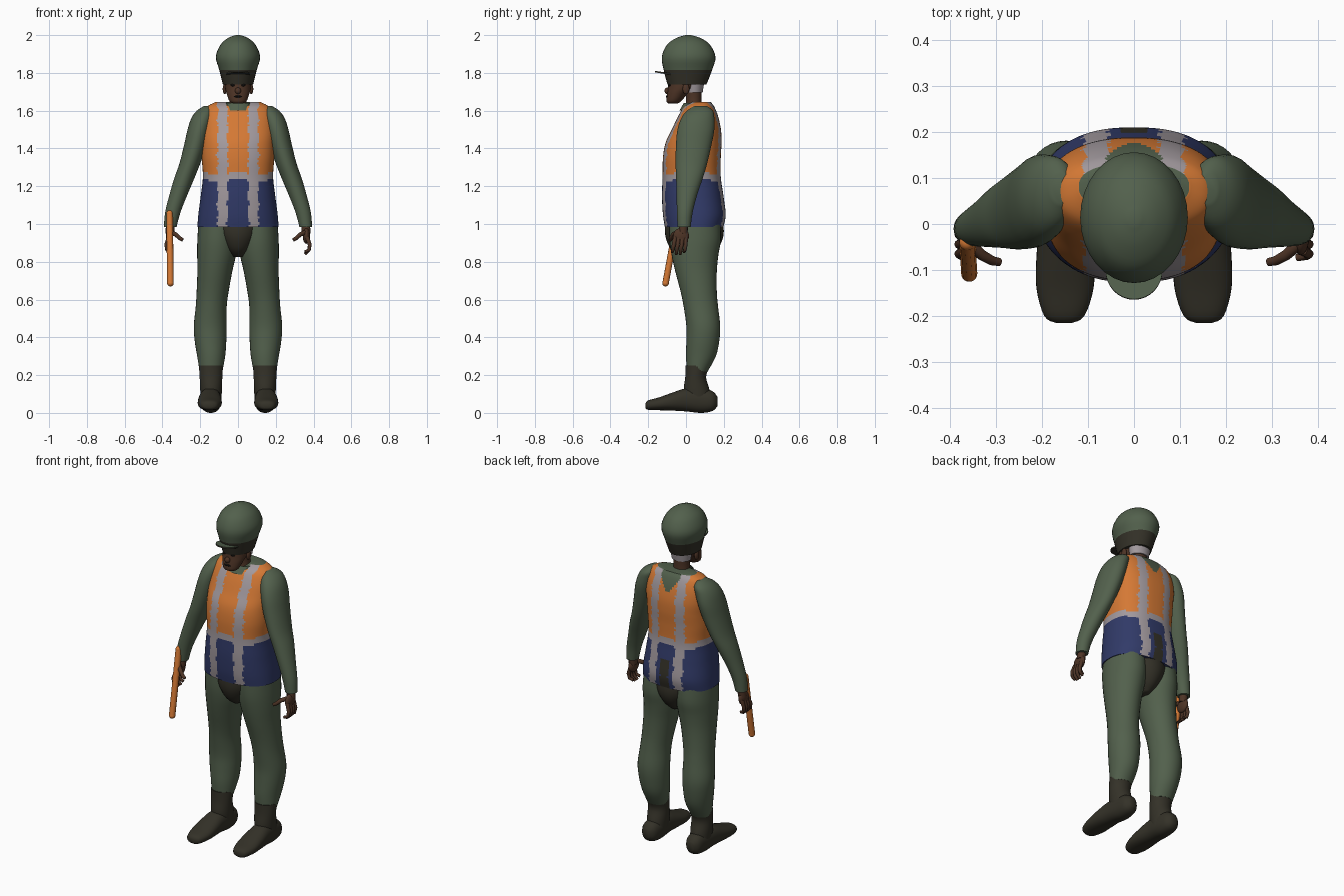
import bpy, bmesh, math
from mathutils import Vector

cube = bpy.data.objects.get("Cube")
if cube:
    bpy.data.objects.remove(cube, do_unlink=True)


def material(name, *rgb):
    m = bpy.data.materials.new(name)
    m.use_nodes = True
    m.diffuse_color = (*rgb, 1)
    m.node_tree.nodes["Principled BSDF"].inputs["Base Color"].default_value = (*rgb, 1)
    return m


GREEN = material("uniform green", .085, .118, .073)
DARK = material("dark olive", .034, .031, .021)
ORANGE = material("safety orange", .66, .19, .035)
GREY = material("reflective grey", .36, .32, .34)
NAVY = material("navy blue", .031, .043, .14)
SKIN = material("brown skin", .075, .034, .019)
BLACK = material("near black", .008, .007, .006)


def finish(obj, mats, rule=None):
    for m in mats:
        obj.data.materials.append(m)
    if rule:
        for p in obj.data.polygons:
            p.material_index = mats.index(rule(p.center))
    bpy.ops.object.select_all(action='DESELECT')
    obj.select_set(True)
    bpy.context.view_layer.objects.active = obj
    bpy.ops.object.shade_smooth_by_angle(angle=math.radians(50))
    return obj


def smooth(rows, steps):
    # Catmull-Rom interpolation of the section rows
    out = []
    for i in range(len(rows) - 1):
        a, b, c, d = (rows[max(i - 1, 0)], rows[i], rows[i + 1],
                      rows[min(i + 2, len(rows) - 1)])
        for k in range(steps):
            t = k / steps
            out.append([q + .5 * t * (r - p + t * (2*p - 5*q + 4*r - s + t * (3*(q - r) + s - p)))
                        for p, q, r, s in zip(a, b, c, d)])
    return out + [list(rows[-1])]


def loft(name, rows, mats, rule=None, axis='Z', side=1, segs=32, steps=4, power=2.0, caps=True):
    # each row: position on axis, x min, x max, other min, other max
    bm = bmesh.new()
    rings = []
    for t, x0, x1, w0, w1 in smooth(rows, steps):
        ring = []
        for k in range(segs):
            a = math.tau * k / segs
            c, s = math.cos(a), math.sin(a)
            x = (x0 + x1) / 2 + (x1 - x0) / 2 * math.copysign(abs(c) ** (2 / power), c)
            w = (w0 + w1) / 2 + (w1 - w0) / 2 * math.copysign(abs(s) ** (2 / power), s)
            ring.append(bm.verts.new((x * side, w, t) if axis == 'Z' else (x * side, t, w)))
        rings.append(ring)
    for lo, hi in zip(rings, rings[1:]):
        for k in range(segs):
            n = (k + 1) % segs
            bm.faces.new((lo[k], lo[n], hi[n], hi[k]))
    if caps:
        bm.faces.new(rings[0])
        bm.faces.new(rings[-1])
    bmesh.ops.recalc_face_normals(bm, faces=bm.faces)
    me = bpy.data.meshes.new(name)
    bm.to_mesh(me)
    bm.free()
    obj = bpy.data.objects.new(name, me)
    bpy.context.collection.objects.link(obj)
    return finish(obj, mats, rule)


def ball(name, center, size, mat, side=1):
    x, y, z = center
    bpy.ops.mesh.primitive_uv_sphere_add(segments=20, ring_count=12, location=(x * side, y, z))
    obj = bpy.context.object
    obj.name = name
    obj.scale = size
    return finish(obj, [mat])


def tube(name, points, radius, mat, side=1, tip=.7):
    cu = bpy.data.curves.new(name, 'CURVE')
    cu.dimensions = '3D'
    cu.bevel_depth = radius
    cu.bevel_resolution = 3
    cu.use_fill_caps = True
    sp = cu.splines.new('POLY')
    sp.points.add(len(points) - 1)
    for i, (x, y, z) in enumerate(points):
        sp.points[i].co = (x * side, y, z, 1)
        sp.points[i].radius = 1 + (tip - 1) * i / (len(points) - 1)
    obj = bpy.data.objects.new(name, cu)
    bpy.context.collection.objects.link(obj)
    bpy.ops.object.select_all(action='DESELECT')
    obj.select_set(True)
    bpy.context.view_layer.objects.active = obj
    bpy.ops.object.convert(target='MESH')
    return finish(bpy.context.object, [mat])


# Vest: orange above, navy below, grey stripes and belt, open neck
def vest_colour(p):
    x, wob = abs(p.x), .004 * math.sin(p.z * 70) + .003 * math.sin(p.z * 171)
    back = p.y > .08
    if p.z > (1.53 + 1.5 * x if back else 1.6 + .5 * x) and x < .06:
        return GREEN
    if back and p.z < 1.15 and x < .03 + wob:
        return DARK
    belt = 1.25 + .012 * math.cos(x * 30)
    if abs(p.z - belt) < .018:
        return GREY
    if .055 + wob < x < .108 + wob:
        return GREY
    return ORANGE if p.z > belt else NAVY


loft("vest", [(.985, -.215, .215, -.112, .198), (1.05, -.21, .21, -.122, .21),
              (1.15, -.197, .197, -.127, .198), (1.25, -.186, .186, -.124, .184),
              (1.35, -.192, .192, -.122, .184), (1.43, -.193, .193, -.108, .188),
              (1.5, -.195, .195, -.075, .185), (1.57, -.188, .188, -.042, .17),
              (1.62, -.165, .165, -.01, .15), (1.645, -.12, .12, .03, .132)],
     [ORANGE, NAVY, GREY, GREEN, DARK], vest_colour, segs=128, steps=8, power=2.4)

# Collar and neck
loft("collar", [(1.6, -.085, .085, -.035, .125), (1.64, -.07, .07, -.012, .11)],
     [GREEN], caps=False)
loft("neck", [(1.58, -.06, .06, -.015, .09), (1.65, -.045, .045, 0, .082),
              (1.75, -.05, .05, -.01, .085)], [SKIN])

# Head
loft("head", [(1.638, -.025, .025, -.092, -.045), (1.65, -.045, .045, -.104, -.025),
              (1.69, -.06, .06, -.1, .01), (1.73, -.069, .069, -.094, .06),
              (1.8, -.07, .07, -.09, .08)], [SKIN])
ball("nose", (0, -.1, 1.705), (.016, .014, .017), SKIN)
ball("mouth", (0, -.101, 1.675), (.022, .006, .005), BLACK)
for side, tag in ((1, "left"), (-1, "right")):
    ball(tag + "_ear", (.07, .0, 1.715), (.011, .018, .028), SKIN, side)
    ball(tag + "_eye", (.028, -.088, 1.735), (.012, .007, .006), BLACK, side)

# Helmet with dark lower band, neck strap and visor
loft("nape_strap", [(1.695, -.055, .055, .0, .088), (1.74, -.064, .064, -.005, .095)], [GREY])
loft("helmet", [(1.738, -.08, .08, -.098, .108), (1.815, -.099, .099, -.118, .138),
                (1.885, -.117, .117, -.128, .156), (1.95, -.092, .092, -.1, .126),
                (1.985, -.052, .052, -.05, .076), (2.0, -.012, .012, -.002, .026)],
     [GREEN, DARK], lambda p: DARK if p.z < 1.812 else GREEN, steps=4)
visor = loft("visor", [(-.004, -.062, .062, -.075, .055), (.004, -.062, .062, -.075, .055)],
             [GREEN, DARK], lambda p: GREEN if p.z > .003 else DARK, steps=1)
visor.location = (0, -.09, 1.795)
visor.rotation_euler.x = -.16

# Pelvis
loft("pelvis", [(.825, -.03, .03, -.03, .12), (.86, -.07, .07, -.075, .16),
                (.91, -.105, .105, -.102, .19), (.96, -.128, .128, -.112, .2),
                (1.02, -.135, .135, -.11, .195)], [DARK])

for side, tag in ((1, "left"), (-1, "right")):
    # Leg
    loft(tag + "_leg", [(.22, .083, .203, .005, .115), (.3, .068, .216, .0, .158),
                        (.38, .062, .229, .002, .176), (.46, .06, .234, .002, .181),
                        (.56, .06, .224, -.012, .17), (.64, .05, .219, -.028, .163),
                        (.75, .03, .215, -.057, .163), (.84, .01, .216, -.077, .172),
                        (.92, .003, .215, -.088, .185), (1.02, .003, .208, -.09, .18)],
         [GREEN], side=side)
    # Boot
    loft(tag + "_boot_shaft", [(.05, .09, .195, .0, .13), (.12, .085, .2, -.012, .125),
                               (.19, .083, .203, -.004, .106), (.25, .079, .207, -.002, .128)],
         [DARK], side=side)
    loft(tag + "_boot_foot", [(-.215, .135, .17, .025, .05), (-.2, .108, .195, .016, .066),
                              (-.14, .088, .212, .014, .083), (-.07, .086, .212, .012, .108),
                              (.0, .09, .205, .008, .13), (.08, .09, .198, .0, .13),
                              (.14, .1, .19, .01, .115), (.166, .125, .165, .035, .085)],
         [DARK], axis='Y', side=side, power=2.3)
    # Sleeve
    loft(tag + "_sleeve", [(.985, .325, .392, -.045, .025), (1.06, .305, .386, -.048, .035),
                           (1.15, .27, .364, -.05, .058), (1.24, .232, .338, -.052, .088),
                           (1.32, .2, .31, -.055, .112), (1.42, .165, .285, -.053, .135),
                           (1.5, .145, .267, -.045, .15), (1.56, .13, .247, -.025, .15),
                           (1.6, .125, .218, .005, .142), (1.625, .135, .18, .045, .11)],
         [GREEN], side=side)
    # Hand
    tube(tag + "_wrist", [(.357, -.01, 1.02), (.36, -.016, .95)], .024, SKIN, side, 1)
    ball(tag + "_palm", (.362, -.026, .937), (.019, .042, .042), SKIN, side)
    for i in range(4):
        y = .004 - .021 * i
        drop = .012 * abs(i - 1.5)
        tube(f"{tag}_finger_{i + 1}", [(.366, y * .9 - .004, .93), (.38, y - .006, .89),
                                       (.376, y - .01, .862), (.354, y - .014, .835 + drop)],
             .0115, SKIN, side)
    tube(tag + "_thumb", [(.356, -.045, .955), (.33, -.068, .945), (.308, -.08, .925),
                          (.292, -.083, .915)], .013, SKIN, side)

# Baton in the right hand, with rounded ends
top, low = Vector((-.362, -.04, 1.055)), Vector((-.358, -.108, .687))
tube("baton", [top, low], .0175, ORANGE, 1, 1)
for name, end in (("baton_top", top), ("baton_tip", low)):
    ball(name, end, (.0175,) * 3, ORANGE)
